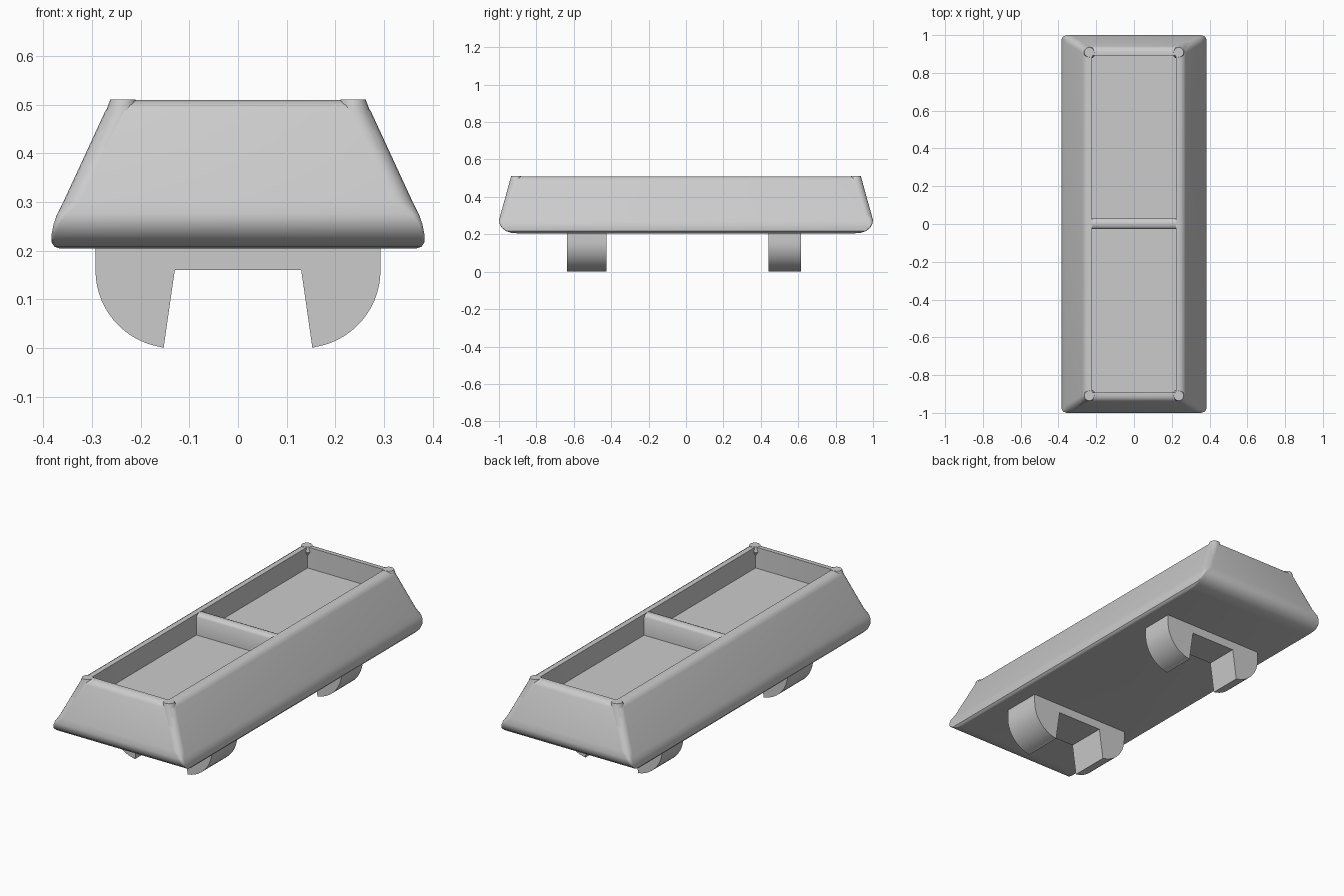
import bpy, bmesh
from math import sin, cos, pi, radians

if "Cube" in bpy.data.objects:
    bpy.data.objects.remove(bpy.data.objects["Cube"])


def finish(bm, name, angle=30):
    bmesh.ops.recalc_face_normals(bm, faces=bm.faces)
    me = bpy.data.meshes.new(name)
    bm.to_mesh(me)
    bm.free()
    ob = bpy.data.objects.new(name, me)
    bpy.context.collection.objects.link(ob)
    bpy.ops.object.select_all(action='DESELECT')
    ob.select_set(True)
    bpy.context.view_layer.objects.active = ob
    bpy.ops.object.shade_smooth_by_angle(angle=radians(angle))
    return ob


def loft(rings, name, angle=30):
    """Skin a list of equal-length point rings and cap both ends."""
    bm = bmesh.new()
    loops = [[bm.verts.new(p) for p in r] for r in rings]
    n = len(loops[0])
    for a, b in zip(loops, loops[1:]):
        for i in range(n):
            j = (i + 1) % n
            bm.faces.new((a[i], a[j], b[j], b[i]))
    bm.faces.new(loops[0][::-1])
    bm.faces.new(loops[-1])
    return finish(bm, name, angle)


def rounded_rect(hx, hy, r, z, seg=5):
    pts = []
    for k, (sx, sy) in enumerate([(1, 1), (-1, 1), (-1, -1), (1, -1)]):
        for i in range(seg + 1):
            a = (k + i / seg) * pi / 2
            pts.append((sx * (hx - r) + r * cos(a), sy * (hy - r) + r * sin(a), z))
    return pts


def circle(x, y, z, r, n=20):
    return [(x + r * cos(2 * pi * i / n), y + r * sin(2 * pi * i / n), z) for i in range(n)]


# Tapered body: rounded base, sloping walls, rounded rim, sunken tray floor
levels = [
    (.368, .900, .006, .205), (.377, .935, .006, .208), (.383, .962, .006, .217),
    (.383, .985, .008, .235), (.379, .996, .012, .255), (.372, 1.0, .020, .275),
    (.357, .992, .036, .305), (.273, .941, .036, .487), (.265, .934, .034, .499),
    (.252, .922, .026, .507), (.238, .908, .014, .51), (.222, .893, .002, .51),
    (.222, .893, .002, .40)]
loft([rounded_rect(*lv) for lv in levels], "body")

# Corner posts standing up to the full height beside the rounded rim
for sx in (-1, 1):
    for sy in (-1, 1):
        loft([circle(sx * .322, sy * .957, .305, .034),
              circle(sx * .2375, sy * .9075, .487, .034),
              circle(sx * .2365, sy * .9090, .511, .026)], "corner_post", 40)

# Divider with rounded top between the two trays
profile = [(-.027, .395), (.030, .395), (.030, .494), (.024, .503), (.013, .508),
           (.0015, .51), (-.010, .508), (-.021, .503), (-.027, .494)]
loft([[(x, y, z) for y, z in profile] for x in (-.225, .225)], "divider", 40)

# Feet: arched blocks with quarter-round outer sides
half = [(.130, .16), (.153, 0)]
half += [(.133 + .16 * sin(a), .16 - .16 * cos(a))
         for a in (radians(9 + 81 * i / 14) for i in range(15))]
half.append((.293, .215))
outline = half + [(-x, z) for x, z in reversed(half)]
for y0, y1, name in ((-.635, -.425, "front_foot"), (.44, .615, "rear_foot")):
    loft([[(x, y, z) for x, z in outline] for y in (y0, y1)], name)
